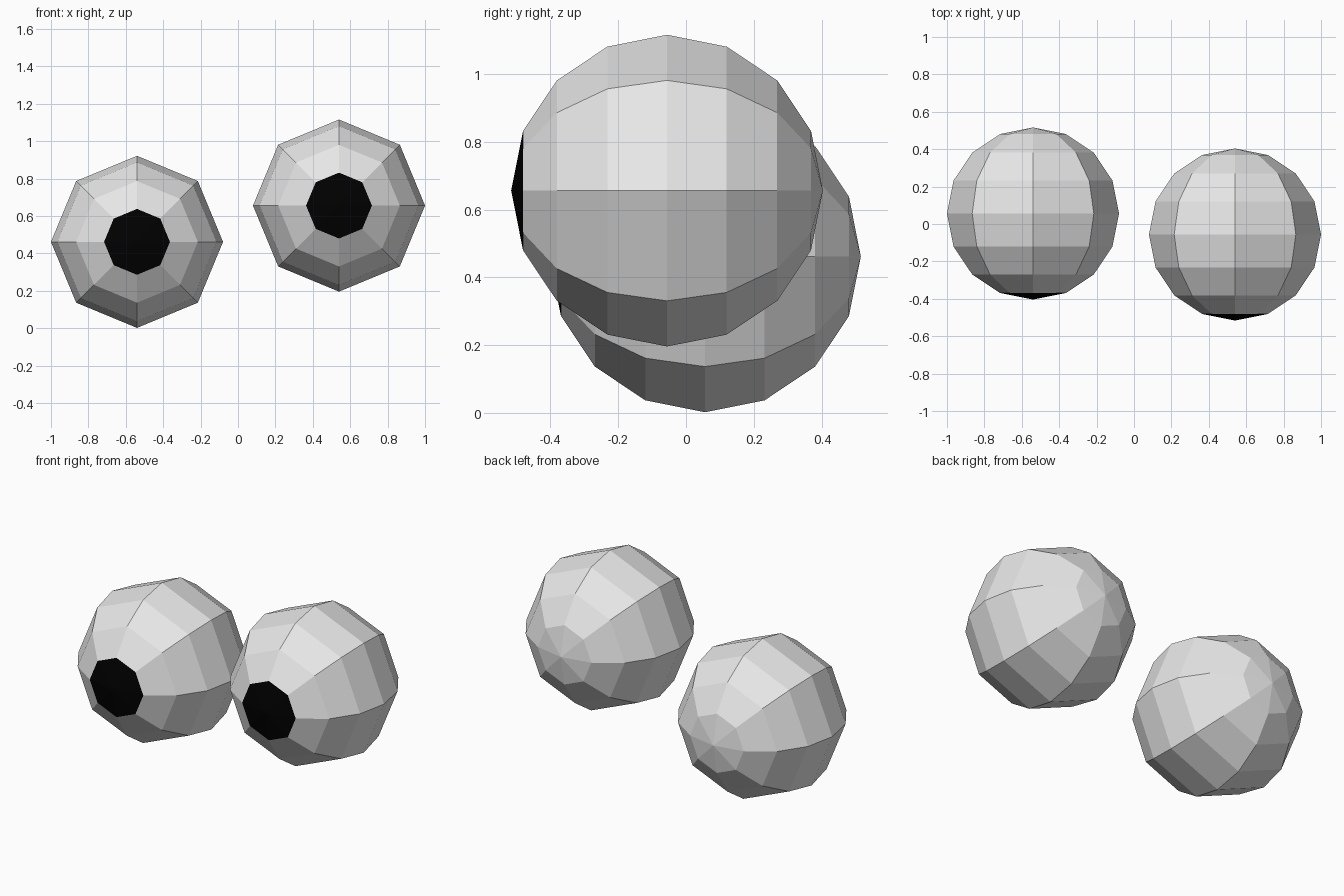
import bpy, bmesh
from math import pi
from mathutils import Matrix

if "Cube" in bpy.data.objects:
    bpy.data.objects.remove(bpy.data.objects["Cube"])

R = 0.46


def material(name, value):
    m = bpy.data.materials.new(name)
    m.diffuse_color = (value, value, value, 1)
    m.use_nodes = True
    m.node_tree.nodes["Principled BSDF"].inputs["Base Color"].default_value = m.diffuse_color
    return m


white = material("eyeball_white", 0.8)
black = material("pupil_black", 0.0)


def eyeball(name, location):
    # Low-poly sphere with its poles on the y axis
    bm = bmesh.new()
    bmesh.ops.create_uvsphere(bm, u_segments=8, v_segments=8, radius=R,
                              matrix=Matrix.Rotation(pi / 2, 4, 'X'))
    # Pupil: the triangle fan around the front pole
    for f in bm.faces:
        f.smooth = False
        f.material_index = 1 if f.calc_center_median().y < -0.93 * R else 0
    mesh = bpy.data.meshes.new(name)
    bm.to_mesh(mesh)
    bm.free()
    mesh.materials.append(white)
    mesh.materials.append(black)
    ob = bpy.data.objects.new(name, mesh)
    ob.location = location
    bpy.context.collection.objects.link(ob)


eyeball("left_eyeball", (-0.54, 0.056, 0.462))
eyeball("right_eyeball", (0.54, -0.056, 0.656))
